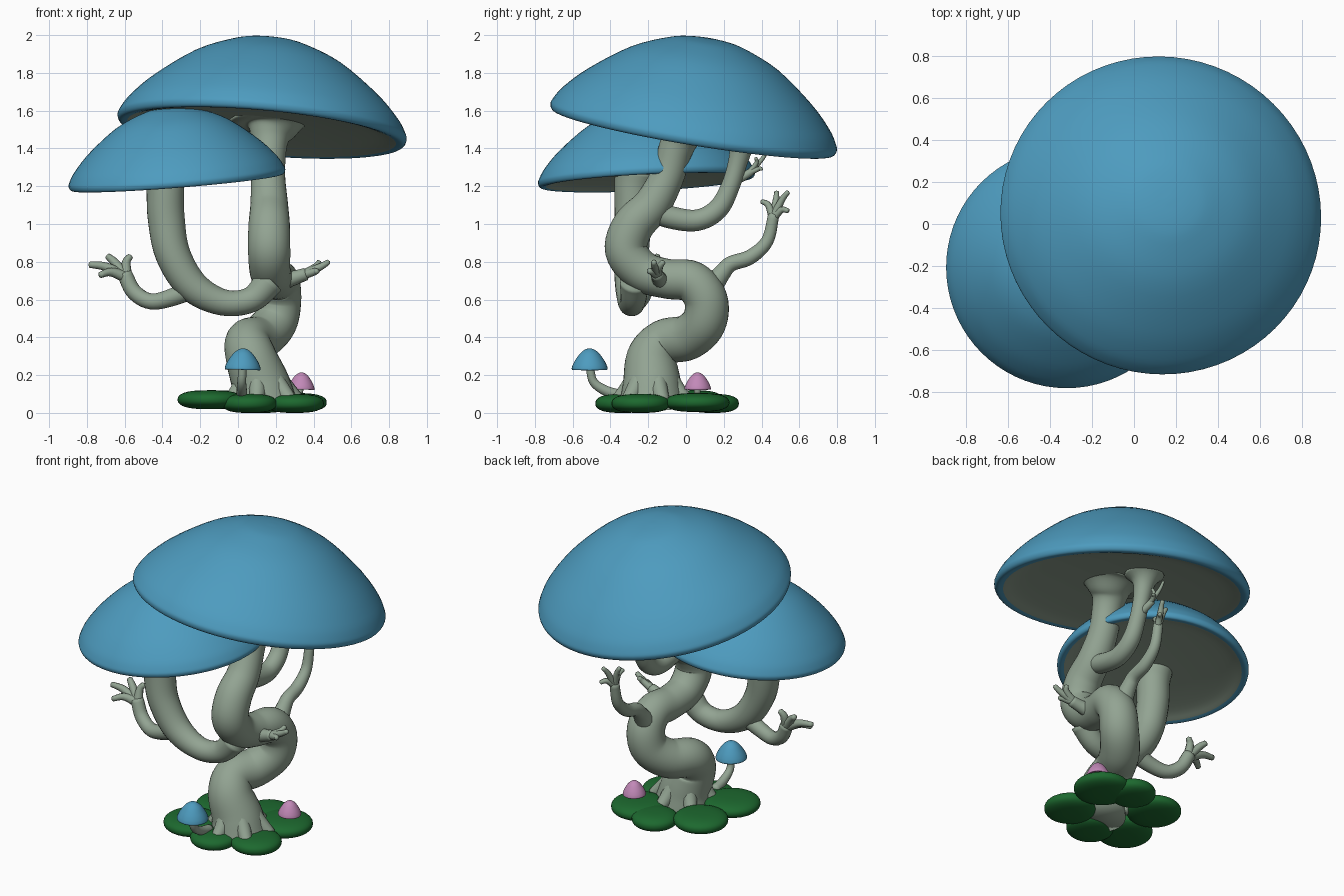
import bpy, bmesh, math
from mathutils import Vector

if "Cube" in bpy.data.objects:
    bpy.data.objects.remove(bpy.data.objects["Cube"])


def material(name, rgb):
    m = bpy.data.materials.new(name)
    m.diffuse_color = (*rgb, 1)
    m.use_nodes = True
    m.node_tree.nodes["Principled BSDF"].inputs["Base Color"].default_value = m.diffuse_color
    return m


BLUE = material("cap blue", (0.075, 0.33, 0.52))
BARK = material("grey green bark", (0.29, 0.37, 0.29))
GREEN = material("moss green", (0.012, 0.14, 0.028))
PINK = material("cap pink", (0.54, 0.25, 0.48))


def finish(bm, name, mats):
    bmesh.ops.recalc_face_normals(bm, faces=bm.faces)
    for f in bm.faces:
        f.smooth = True
    me = bpy.data.meshes.new(name)
    bm.to_mesh(me)
    bm.free()
    for m in mats:
        me.materials.append(m)
    ob = bpy.data.objects.new(name, me)
    bpy.context.collection.objects.link(ob)
    return ob


def spline(pts, n):
    """Catmull-Rom samples through points of any dimension."""
    p = [Vector(q) for q in pts]
    p = [p[0] * 2 - p[1]] + p + [p[-1] * 2 - p[-2]]
    out = []
    for i in range(1, len(p) - 2):
        a, b, c, d = p[i - 1:i + 3]
        for k in range(n):
            t = k / n
            out.append(0.5 * (2 * b + (c - a) * t + (2 * a - 5 * b + 4 * c - d) * t * t
                              + (3 * b - a - 3 * c + d) * t ** 3))
    return out + [p[-2]]


def tube(bm, pts, sides=20, n=6):
    """Swept tube; each point is x, y, z, radius."""
    s = spline(pts, n)
    c = [v.to_3d() for v in s]
    side = None
    rings = []
    for i, v in enumerate(s):
        t = (c[min(i + 1, len(c) - 1)] - c[max(i - 1, 0)]).normalized()
        side = t.orthogonal() if side is None else side - t * side.dot(t)
        side.normalize()
        up = t.cross(side)
        rings.append([bm.verts.new(c[i] + v[3] * (side * math.cos(a) + up * math.sin(a)))
                      for a in (2 * math.pi * k / sides for k in range(sides))])
    for r, q in zip(rings, rings[1:]):
        for k in range(sides):
            bm.faces.new((r[k], r[(k + 1) % sides], q[(k + 1) % sides], q[k]))
    # softly pointed ends
    for r, e, o, rad in ((rings[0], c[0], c[1], s[0][3]), (rings[-1], c[-1], c[-2], s[-1][3])):
        tip = bm.verts.new(e + (e - o).normalized() * min(rad * 0.5, .015))
        for k in range(sides):
            bm.faces.new((r[k], r[(k + 1) % sides], tip))


def branch(name, pts, **kw):
    bm = bmesh.new()
    tube(bm, pts, **kw)
    return finish(bm, name, [BARK])


def arm(name, pts, tips):
    """Arm with twig fingers spreading from its last point."""
    bm = bmesh.new()
    tube(bm, pts, sides=14)
    p = Vector(pts[-1][:3])
    r = pts[-1][3]
    fwd = (p - Vector(pts[-2][:3])).normalized()
    for t in tips:
        t = Vector(t)
        mid = p.lerp(t, 0.5) + fwd * 0.015
        tube(bm, [(*(p - fwd * .02), r * 0.8), (*mid, r * 0.58), (*t, r * 0.42)], sides=8, n=4)
    return finish(bm, name, [BARK])


def cap(name, centre, normal, radius, height, top, under, seg=72):
    """Lathed mushroom cap with rolled lip and nearly flat underside."""
    prof = [(0, 1), (.14, .985), (.28, .93), (.52, .75), (.78, .42), (.93, .16), (.99, .0),
            (1, -.07), (.98, -.125), (.93, -.12), (.8, -.07), (.5, -.03), (.2, -.01), (0, -.01)]
    s = spline(prof, 4)
    rot = Vector((0, 0, 1)).rotation_difference(Vector(normal))
    bm = bmesh.new()

    def place(r, h, a):
        v = Vector((r * radius * math.cos(a), r * radius * math.sin(a), h * height))
        return bm.verts.new(Vector(centre) + rot @ v)
    rings = [[place(q[0], q[1], 2 * math.pi * k / seg) for k in range(seg)] for q in s[1:-1]]
    for i, (r, q) in enumerate(zip(rings, rings[1:])):
        for k in range(seg):
            f = bm.faces.new((r[k], r[(k + 1) % seg], q[(k + 1) % seg], q[k]))
            f.material_index = 1 if i >= 35 else 0
    for r, h, m in ((rings[0], 1, 0), (rings[-1], -.01, 1)):
        tip = place(0, h, 0)
        for k in range(seg):
            bm.faces.new((r[k], r[(k + 1) % seg], tip)).material_index = m
    return finish(bm, name, [top, under])


# large caps
cap("large_cap", (.13, .045, 1.54), (.09, .165, 1), .768, .45, BLUE, BARK)
cap("second_cap", (-.325, -.21, 1.265), (-.08, -.05, 1), .575, .355, BLUE, BARK)

# winding trunk
branch("trunk", [(.14, -.18, .04, .175), (.12, -.18, .15, .155), (.07, -.18, .29, .135),
                 (.055, -.11, .375, .122), (.12, .01, .4, .12), (.195, .095, .48, .118),
                 (.22, .105, .6, .115), (.215, .03, .695, .11), (.19, -.1, .71, .105),
                 (.17, -.23, .75, .108), (.165, -.317, .86, .112), (.165, -.28, .99, .11),
                 (.165, -.18, 1.1, .1), (.16, -.1, 1.25, .09), (.165, -.06, 1.38, .09),
                 (.17, -.03, 1.46, .105), (.18, -.01, 1.51, .145), (.18, 0, 1.545, .23)],
       sides=32)

# branches that hold the caps
branch("second_cap_branch", [(.17, -.27, .7, .08), (.07, -.28, .6, .068), (-.08, -.29, .585, .07),
                             (-.24, -.29, .67, .085), (-.345, -.29, .84, .093),
                             (-.38, -.28, 1.03, .098), (-.385, -.28, 1.18, .1),
                             (-.385, -.27, 1.27, .11)], sides=24)
branch("large_cap_branch", [(.17, -.2, 1.08, .06), (.17, -.08, 1.035, .06), (.17, .06, 1.02, .057),
                            (.17, .17, 1.08, .055), (.17, .235, 1.2, .05), (.17, .275, 1.33, .052),
                            (.17, .295, 1.42, .07), (.17, .3, 1.475, .12)])

# arms ending in twig hands
arm("left_arm", [(-.2, -.29, .68, .06), (-.34, -.275, .615, .048), (-.46, -.25, .59, .043),
                 (-.55, -.22, .64, .042), (-.6, -.2, .735, .04)],
    [(-.785, -.2, .785), (-.73, -.27, .73), (-.69, -.15, .83), (-.57, -.17, .83)])
arm("back_arm", [(.2, .1, .62, .07), (.2, .19, .74, .048), (.2, .24, .79, .042),
                 (.2, .34, .825, .04), (.2, .43, .91, .034), (.2, .465, 1.05, .03)],
    [(.18, .4, 1.12), (.15, .48, 1.17), (.23, .54, 1.17), (.25, .54, 1.07)])
arm("right_arm", [(.2, -.12, .7, .07), (.28, -.14, .71, .042), (.36, -.155, .735, .033)],
    [(.48, -.17, .8), (.43, -.12, .8), (.42, -.2, .75)])
arm("upper_twig", [(.17, .25, 1.22, .025), (.16, .31, 1.255, .022), (.15, .35, 1.28, .02)],
    [(.13, .43, 1.39), (.17, .37, 1.35), (.19, .4, 1.29)])

# roots
for i in range(6):
    a = i * math.pi / 3 + .3
    cx, cy = math.cos(a), math.sin(a)
    branch(f"root_{i + 1}", [(.1 + .06 * cx, -.18 + .06 * cy, .28, .035),
                             (.13 + .125 * cx, -.18 + .125 * cy, .14, .045),
                             (.14 + .19 * cx, -.18 + .19 * cy, .06, .038)], sides=12)

# mossy ground pads with pillowy edges
pads = [(-.15, -.27, .17, .07), (.06, -.335, .145, .05), (.3, -.24, .155, .05),
        (.3, .06, .17, .055), (.13, .14, .14, .05), (-.13, .03, .165, .07)]
for i, (x, y, r, z) in enumerate(pads):
    bm = bmesh.new()
    bmesh.ops.create_uvsphere(bm, u_segments=32, v_segments=20, radius=1)
    for v in bm.verts:
        flat = max(1e-6, v.co.xy.length)
        k = flat ** .7 / flat
        h = math.copysign(abs(v.co.z) ** .85, v.co.z)
        v.co = Vector((x + r * v.co.x * k, y + r * v.co.y * k, z + .05 * h))
    finish(bm, f"moss_pad_{i + 1}", [GREEN])

# small mushrooms
cap("small_blue_cap", (.025, -.51, .241), (.03, 0, 1), .095, .1, BLUE, BARK, 32)
branch("small_blue_stem", [(.02, -.33, .09, .03), (.02, -.42, .115, .028), (.02, -.49, .165, .024),
                           (.025, -.51, .25, .022)], sides=12)
cap("small_pink_cap", (.335, .062, .134), (.03, 0, 1), .07, .08, PINK, PINK, 32)
branch("small_pink_stem", [(.32, .06, .07, .025), (.325, .06, .1, .018), (.335, .06, .15, .018)],
       sides=12)
